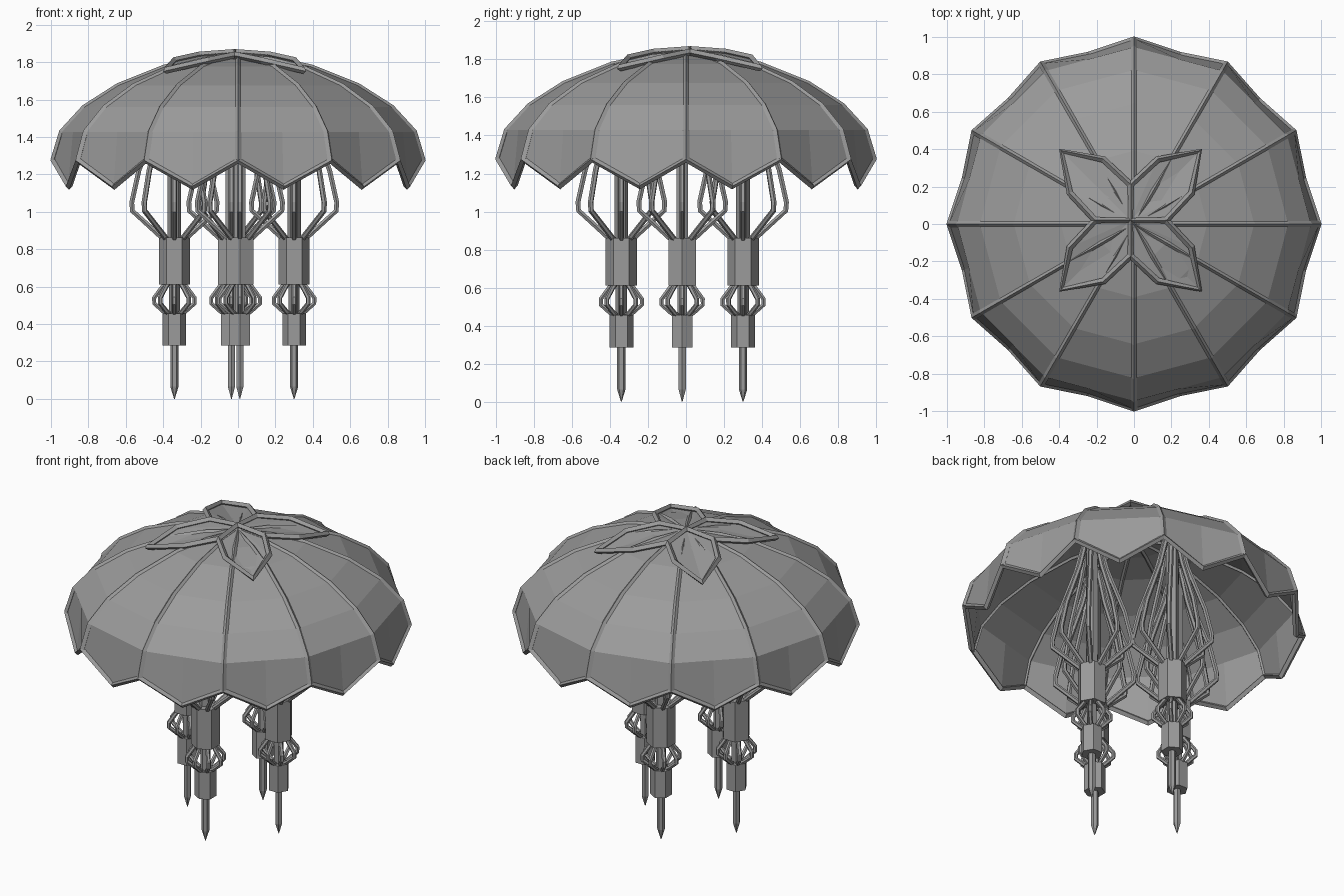
import bpy, bmesh, math
from mathutils import Vector

if "Cube" in bpy.data.objects:
    bpy.data.objects.remove(bpy.data.objects["Cube"])

mat = bpy.data.materials.new("grey")
mat.diffuse_color = (0.33, 0.33, 0.33, 1)
mat.use_nodes = True
mat.node_tree.nodes["Principled BSDF"].inputs["Base Color"].default_value = mat.diffuse_color


def finish(name, bm):
    me = bpy.data.meshes.new(name)
    bmesh.ops.recalc_face_normals(bm, faces=bm.faces)
    bm.to_mesh(me)
    bm.free()
    me.materials.append(mat)
    ob = bpy.data.objects.new(name, me)
    bpy.context.collection.objects.link(ob)
    return ob


def tubes(name, paths, radius, res=0, closed=False):
    """Flat-sided tubes along several point lists, as one mesh."""
    cu = bpy.data.curves.new(name, 'CURVE')
    cu.dimensions = '3D'
    cu.bevel_depth = radius
    cu.bevel_resolution = res
    cu.use_fill_caps = True
    for pts in paths:
        sp = cu.splines.new('POLY')
        sp.points.add(len(pts) - 1)
        for p, co in zip(sp.points, pts):
            p.co = (*co, 1)
        sp.use_cyclic_u = closed
        sp.use_smooth = False
    cu.materials.append(mat)
    ob = bpy.data.objects.new(name, cu)
    bpy.context.collection.objects.link(ob)
    bpy.ops.object.select_all(action='DESELECT')
    ob.select_set(True)
    bpy.context.view_layer.objects.active = ob
    bpy.ops.object.convert(target='MESH')
    return ob


def prism(name, x, y, rings, sides=6, turn=0.0):
    """Stack of polygon rings (radius, z), closed at both ends."""
    bm = bmesh.new()
    loops = []
    for r, z in rings:
        loops.append([bm.verts.new((x + r * math.cos(turn + math.tau * k / sides),
                                    y + r * math.sin(turn + math.tau * k / sides), z))
                      for k in range(sides)])
    for a, b in zip(loops, loops[1:]):
        for k in range(sides):
            n = (k + 1) % sides
            bm.faces.new((a[k], a[n], b[n], b[k]))
    bm.faces.new(loops[0])
    bm.faces.new(loops[-1])
    return finish(name, bm)


def polar(r, ang, z):
    return (r * math.cos(ang), r * math.sin(ang), z)


# Dome canopy: twelve panels, each ending in a scallop point
N = 12
STEP = math.tau / N
RIB = [(0.2, 1.81), (0.39, 1.77), (0.64, 1.67), (0.82, 1.555), (0.94, 1.425), (0.985, 1.275)]
TIP = (0.935, 1.135)
bm = bmesh.new()
apex = bm.verts.new((0, 0, 1.825))
cols = []
for k in range(2 * N):
    a = k * STEP / 2
    if k % 2 == 0:
        prof = RIB
    else:
        prof = [(r * math.cos(STEP / 2), z) for r, z in RIB[:-1]] + [TIP]
    cols.append([bm.verts.new(polar(r, a, z)) for r, z in prof])
for k in range(2 * N):
    a, b = cols[k], cols[(k + 1) % (2 * N)]
    bm.faces.new((apex, a[0], b[0]))
    for i in range(len(RIB) - 1):
        bm.faces.new((a[i], a[i + 1], b[i + 1], b[i]))
canopy = finish("canopy", bm)
sol = canopy.modifiers.new("thickness", 'SOLIDIFY')
sol.thickness = 0.012
sol.offset = 0

# Ribs and scalloped rim
tubes("canopy_ribs", [[(0, 0, 1.825)] + [polar(r, k * STEP, z) for r, z in RIB]
                      for k in range(N)], 0.018)
rim = []
for k in range(N):
    rim += [polar(*((RIB[-1][0], k * STEP, RIB[-1][1]))),
            polar(TIP[0], (k + 0.5) * STEP, TIP[1])]
tubes("canopy_rim", [rim], 0.018, closed=True)

# Four framed petals on the crown
PETAL = [(0, 0, 1.852), (0, 0.19, 1.838), (0.145, 0.325, 1.808), (0.37, 0.37, 1.755),
         (0.325, 0.145, 1.808), (0.19, 0, 1.838)]
CROWN = (-0.018, 0.02)
frames = []
bm = bmesh.new()
for sx in (1, -1):
    for sy in (1, -1):
        pts = [(CROWN[0] + sx * x, CROWN[1] + sy * y, z) for x, y, z in PETAL]
        frames.append(pts)
        v = [bm.verts.new((x, y, z - 0.006)) for x, y, z in pts]
        for i in range(1, 5):
            bm.faces.new((v[0], v[i], v[i + 1]))
petals = finish("crown_petals", bm)
for p in petals.data.polygons:
    if p.normal.z < 0:
        p.flip()
tubes("crown_petal_frames", frames, 0.018, closed=True)

# Four hanging arms: cage, hexagonal body, small cage, lower body, spike
BIG = [(0.055, 0.85), (0.085, 0.878), (0.225, 1.005), (0.228, 1.05), (0.19, 1.22),
       (0.09, 1.5), (0.03, 1.74)]
SMALL = [(0.045, 0.62), (0.065, 0.598), (0.108, 0.54), (0.108, 0.51), (0.06, 0.468), (0.04, 0.455)]
ARMS = [(0.30, -0.02, 0), (-0.34, -0.02, 0), (0.01, -0.34, math.pi / 2), (-0.035, 0.30, math.pi / 2)]
STRANDS = 8
for i, (x, y, turn) in enumerate(ARMS, 1):
    for name, prof, rad in (("upper_cage", BIG, 0.015), ("lower_cage", SMALL, 0.013)):
        paths = []
        for s in range(STRANDS):
            a = turn + math.tau * s / STRANDS
            paths.append([Vector((x, y, 0)) + Vector(polar(r, a, z)) for r, z in prof])
        tubes(f"{name}_{i}", paths, rad, res=1)
    prism(f"core_rod_{i}", x, y, [(0.036, 0.85), (0.036, 1.76)], turn=turn)
    prism(f"arm_body_{i}", x, y, [(0.083, 0.61), (0.083, 0.862)], turn=turn)
    prism(f"lower_core_{i}", x, y, [(0.03, 0.45), (0.03, 0.615)], turn=turn)
    prism(f"lower_body_{i}", x, y, [(0.063, 0.285), (0.063, 0.455)], turn=turn)
    prism(f"spike_{i}", x, y, [(0.002, 0.0), (0.022, 0.065), (0.022, 0.29)], turn=turn)
